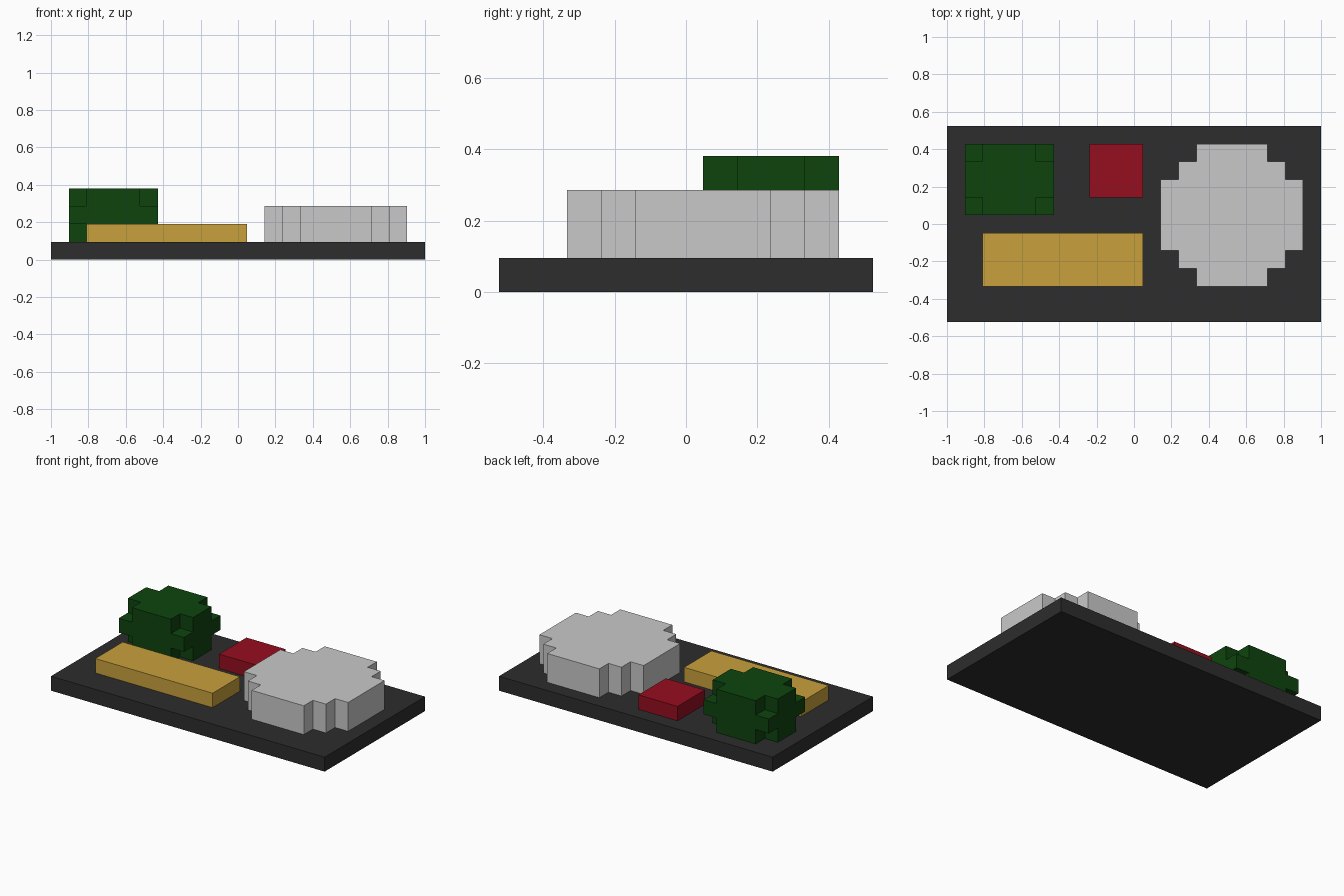
import bpy
import bmesh

if "Cube" in bpy.data.objects:
    bpy.data.objects.remove(bpy.data.objects["Cube"])

V = 2 / 21                     # one voxel; the tray is 21 x 11 voxels
DIRS = {                       # outward direction -> corners of that unit face
    (1, 0, 0): [(1, 0, 0), (1, 1, 0), (1, 1, 1), (1, 0, 1)],
    (-1, 0, 0): [(0, 0, 0), (0, 0, 1), (0, 1, 1), (0, 1, 0)],
    (0, 1, 0): [(0, 1, 0), (0, 1, 1), (1, 1, 1), (1, 1, 0)],
    (0, -1, 0): [(0, 0, 0), (1, 0, 0), (1, 0, 1), (0, 0, 1)],
    (0, 0, 1): [(0, 0, 1), (1, 0, 1), (1, 1, 1), (0, 1, 1)],
    (0, 0, -1): [(0, 0, 0), (0, 1, 0), (1, 1, 0), (1, 0, 0)],
}


def material(name, rgb):
    lin = [((c / 255 + 0.055) / 1.055) ** 2.4 if c > 10 else c / 255 / 12.92 for c in rgb]
    m = bpy.data.materials.new(name)
    m.diffuse_color = (*lin, 1)
    m.use_nodes = True
    m.node_tree.nodes["Principled BSDF"].inputs["Base Color"].default_value = m.diffuse_color
    return m


def box(x0, x1, y0, y1, z0, z1):
    return {(x, y, z) for x in range(x0, x1) for y in range(y0, y1) for z in range(z0, z1)}


def voxel_part(name, cells, mat):
    """Skin a set of voxels with their exposed faces, merged into flat panels."""
    bm = bmesh.new()
    for c in cells:
        for d, corners in DIRS.items():
            if tuple(a + b for a, b in zip(c, d)) not in cells:
                bm.faces.new([bm.verts.new(((c[0] + p[0] - 10.5) * V,
                                            (c[1] + p[1] - 5.5) * V,
                                            (c[2] + p[2]) * V)) for p in corners])
    bmesh.ops.remove_doubles(bm, verts=bm.verts, dist=1e-4)
    bmesh.ops.dissolve_limit(bm, angle_limit=0.02, verts=bm.verts, edges=bm.edges)
    mesh = bpy.data.meshes.new(name)
    bm.to_mesh(mesh)
    bm.free()
    mesh.materials.append(mat)
    obj = bpy.data.objects.new(name, mesh)
    bpy.context.collection.objects.link(obj)


# Dark tray
voxel_part("tray", box(0, 21, 0, 11, 0, 1), material("charcoal", (45, 45, 45)))

# Stepped round light block
disc = box(12, 20, 4, 8, 1, 3) | box(13, 19, 3, 9, 1, 3) | box(14, 18, 2, 10, 1, 3)
voxel_part("round_mound", disc, material("light grey", (201, 201, 201)))

# Long golden slab
voxel_part("long_slab", box(2, 11, 2, 5, 1, 2), material("gold", (201, 161, 61)))

# Small red block
voxel_part("small_block", box(8, 11, 7, 10, 1, 2), material("red", (150, 14, 32)))

# Green clump: full middle layer, corners trimmed above and below
clump = box(1, 6, 7, 9, 1, 4) | box(2, 5, 6, 10, 1, 4) | box(1, 6, 6, 10, 2, 3)
voxel_part("leafy_clump", clump, material("dark green", (13, 68, 13)))
